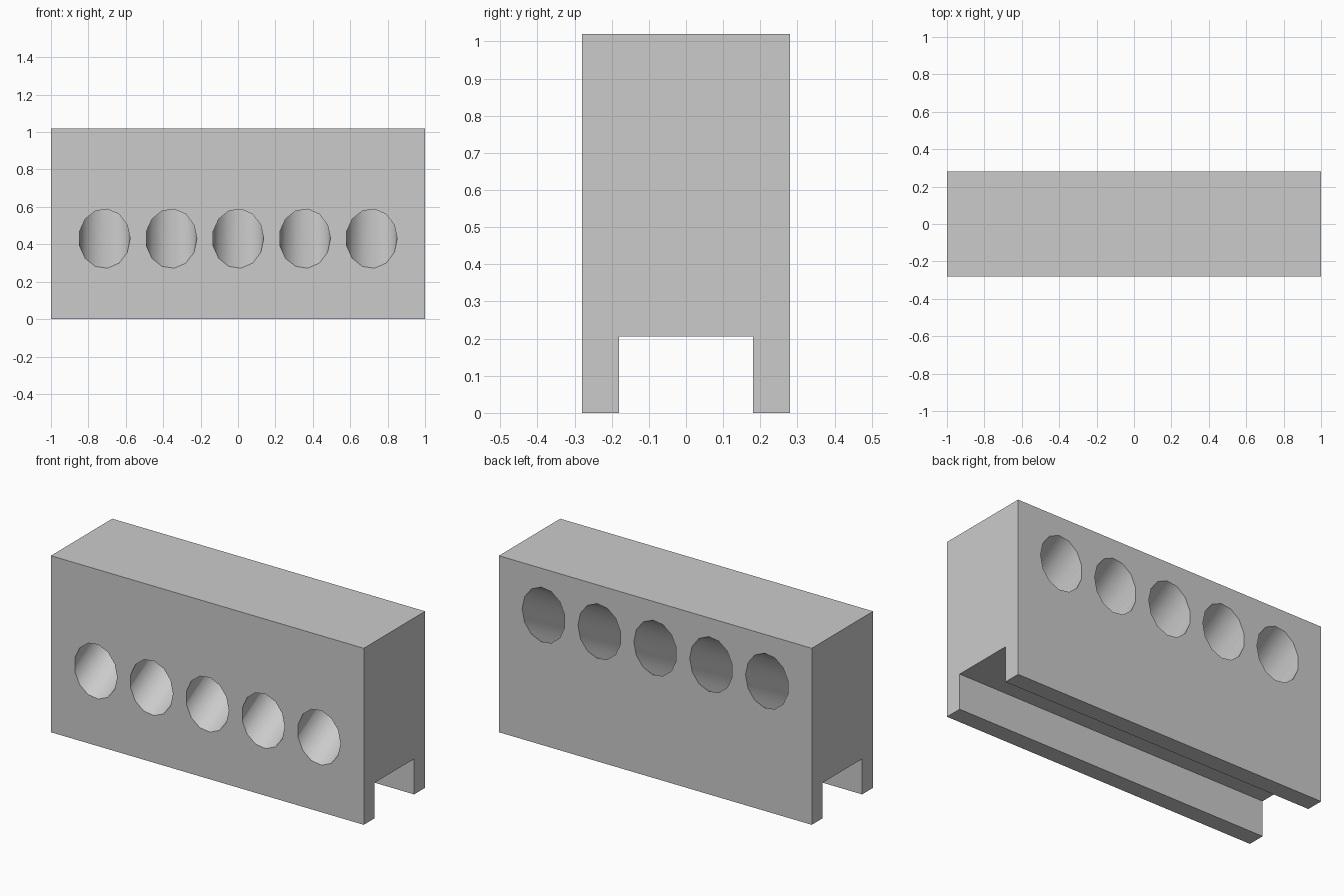
import bpy, bmesh, math
from mathutils import Matrix, Vector

if "Cube" in bpy.data.objects:
    bpy.data.objects.remove(bpy.data.objects["Cube"])

HALF_DEPTH, HEIGHT = 0.28, 1.02
SLOT_HALF, SLOT_TOP = 0.18, 0.205
HOLE_RADIUS, HOLE_SIDES, HOLE_TILT = 0.1375, 13, math.radians(30)
HOLE_SPACING, HOLE_Z = 0.357, 0.43 + HALF_DEPTH * math.tan(math.radians(30))

grey = bpy.data.materials.new("grey")
grey.diffuse_color = (0.6, 0.6, 0.6, 1)
grey.use_nodes = True
grey.node_tree.nodes["Principled BSDF"].inputs["Base Color"].default_value = grey.diffuse_color


def prism(bm, points, offset):
    """Extrude a closed outline along an offset."""
    face = bm.faces.new([bm.verts.new(p) for p in points])
    ext = bmesh.ops.extrude_face_region(bm, geom=[face])["geom"]
    bmesh.ops.translate(bm, vec=offset, verts=[g for g in ext if isinstance(g, bmesh.types.BMVert)])


def make_object(name, bm):
    bmesh.ops.recalc_face_normals(bm, faces=bm.faces)
    mesh = bpy.data.meshes.new(name)
    bm.to_mesh(mesh)
    bm.free()
    mesh.materials.append(grey)
    obj = bpy.data.objects.new(name, mesh)
    bpy.context.collection.objects.link(obj)
    return obj


# Block with a slot along its underside
bm = bmesh.new()
half = [(SLOT_HALF, SLOT_TOP), (SLOT_HALF, 0), (HALF_DEPTH, 0), (HALF_DEPTH, HEIGHT)]
outline = half + [(-y, z) for y, z in reversed(half)]
prism(bm, [(-1, y, z) for y, z in outline], Vector((2, 0, 0)))
block = make_object("block", bm)

# Row of tilted hole cutters, rising from front to back
bm = bmesh.new()
tilt = Matrix.Rotation(HOLE_TILT - math.pi / 2, 3, "X")
axis = tilt @ Vector((0, 0, 1))
for i in range(-2, 3):
    centre = Vector((i * HOLE_SPACING, 0, HOLE_Z))
    ring = []
    for k in range(HOLE_SIDES):
        a = 2 * math.pi * k / HOLE_SIDES
        ring.append(centre - axis * 0.6 + tilt @ Vector((math.cos(a), math.sin(a), 0)) * HOLE_RADIUS)
    prism(bm, ring, axis * 1.2)
cutter = make_object("hole_cutter", bm)
cutter.hide_render = True

# Cut the holes and smooth their walls
cut = block.modifiers.new("holes", "BOOLEAN")
cut.operation, cut.solver, cut.object = "DIFFERENCE", "EXACT", cutter
bpy.context.view_layer.objects.active = block
block.select_set(True)
bpy.ops.object.modifier_apply(modifier=cut.name)
bpy.data.objects.remove(cutter, do_unlink=True)
bpy.ops.object.shade_smooth_by_angle(angle=math.radians(35))
